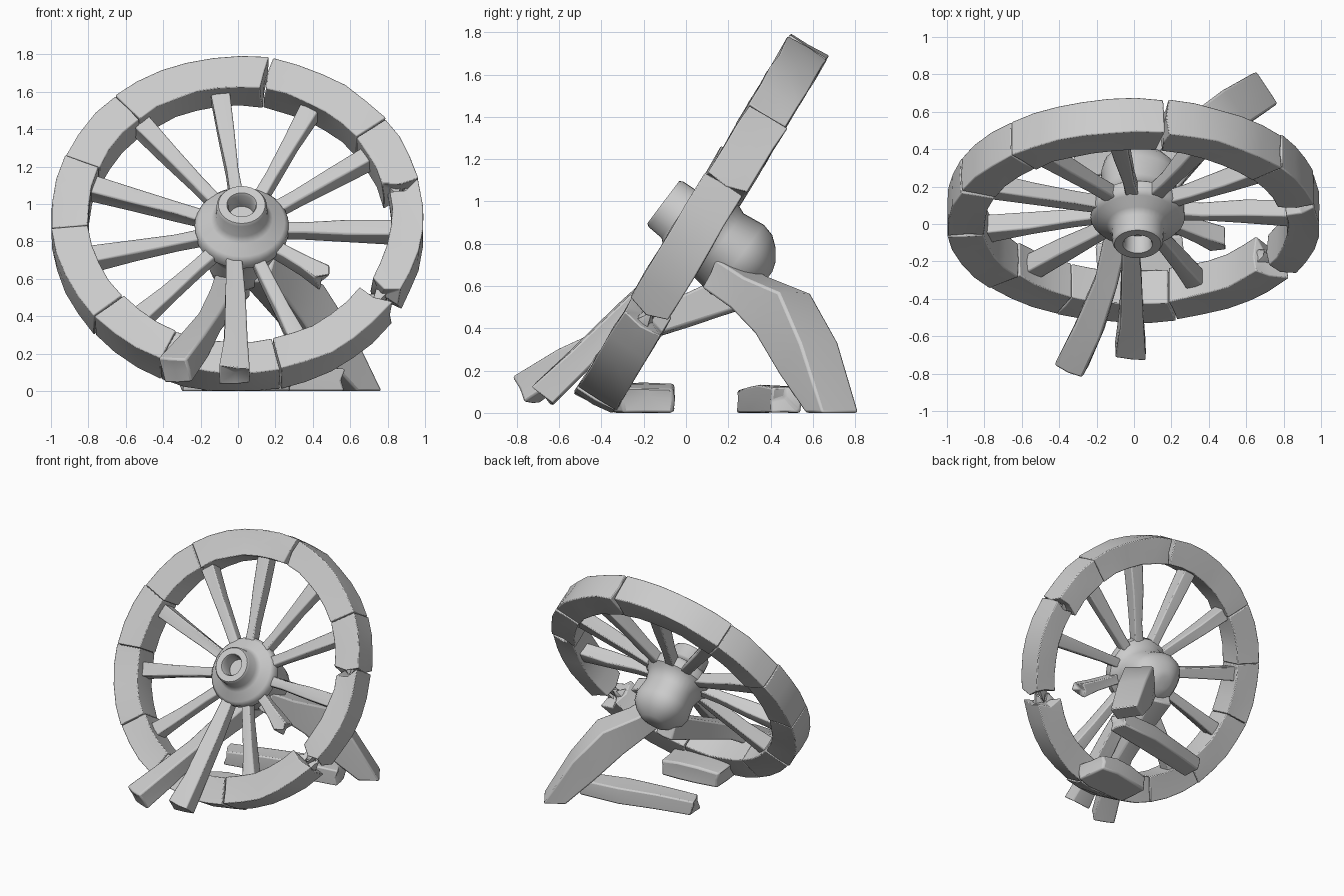
import bpy, bmesh, math, random
from mathutils import Vector

random.seed(4)
cube = bpy.data.objects.get("Cube")
if cube:
    bpy.data.objects.remove(cube, do_unlink=True)

mat = bpy.data.materials.new("weathered_grey")
mat.use_nodes = True
GREY = (0.6, 0.6, 0.6, 1)
mat.diffuse_color = GREY
mat.node_tree.nodes["Principled BSDF"].inputs["Base Color"].default_value = GREY


def axes(degrees):
    """Up and axle directions of a wheel leaning back by an angle."""
    a = math.radians(degrees)
    return Vector((0, math.sin(a), math.cos(a))), Vector((0, -math.cos(a), math.sin(a)))


# Wheel frame, and the hub sagging slightly inside it
RIGHT = Vector((1, 0, 0))
UP, AXLE = axes(31)
CENTRE = Vector((0, 0.075, 0.892))
HUB_UP, HUB_AXLE = axes(37)
HUB = Vector((0.02, 0.064, 0.867))


def radial(degrees):
    a = math.radians(degrees)
    return RIGHT * math.cos(a) + UP * math.sin(a)


def wheel_point(radius, degrees, depth=0.0):
    return CENTRE + radial(degrees) * radius + AXLE * depth


def finish(name, bm, bevel=0.0, angle=35):
    for v in bm.verts:
        v.co.z = max(v.co.z, 0.0)
    bmesh.ops.recalc_face_normals(bm, faces=bm.faces)
    mesh = bpy.data.meshes.new(name)
    bm.to_mesh(mesh)
    bm.free()
    mesh.materials.append(mat)
    ob = bpy.data.objects.new(name, mesh)
    bpy.context.collection.objects.link(ob)
    bpy.ops.object.select_all(action='DESELECT')
    ob.select_set(True)
    bpy.context.view_layer.objects.active = ob
    bpy.ops.object.shade_smooth_by_angle(angle=math.radians(angle))
    if bevel:
        mod = ob.modifiers.new("worn_edges", 'BEVEL')
        mod.width = bevel
        mod.segments = 2
        mod.limit_method = 'ANGLE'
        mod.angle_limit = math.radians(40)
    return ob


SECTION = [(-1, -1), (0, -1), (1, -1), (1, 0), (1, 1), (0, 1), (-1, 1), (-1, 0)]


def beam(name, path, sizes, ref, rough=0.006, jag=(0, 0), bevel=0.008, flat_end=False, tangents=None):
    """Rectangular timber along a path; sizes are (across, along ref)."""
    bm = bmesh.new()
    path = [Vector(p) for p in path]
    last = len(path) - 1
    rings = []
    for i, p in enumerate(path):
        if tangents:
            t = tangents[i]
        else:
            t = (path[min(i + 1, last)] - path[max(i - 1, 0)]).normalized()
        side = t.cross(ref).normalized()
        top = side.cross(t).normalized()
        w, h = sizes[i] if isinstance(sizes, list) else sizes
        teeth = jag[0] if i == 0 else jag[1] if i == last else 0
        ring = []
        for a, b in SECTION:
            co = p + side * (a * w / 2) + top * (b * h / 2)
            # End faces stay true so joints close up
            wobble = Vector([random.uniform(-rough, rough) for _ in range(3)])
            if tangents and i in (0, last):
                wobble -= t * wobble.dot(t)
            co += wobble + t * random.uniform(-teeth, teeth)
            if flat_end and i == last:
                co.z = 0
            ring.append(bm.verts.new(co))
        rings.append(ring)
    for r0, r1 in zip(rings, rings[1:]):
        for k in range(8):
            j = (k + 1) % 8
            bm.faces.new((r0[k], r0[j], r1[j], r1[k]))
    # End caps as fans, splintered where the timber is broken
    for ring, p, teeth in ((rings[0], path[0], jag[0]), (rings[-1], path[-1], jag[1])):
        c = p.copy()
        if teeth:
            c += (CENTRE - p).normalized() * 0.02
        mid = bm.verts.new(c)
        for k in range(8):
            bm.faces.new((ring[k], ring[(k + 1) % 8], mid))
    return finish(name, bm, bevel)


# Rim: start angle, end angle, jagged start, jagged end, radius shift, depth shift, width
FELLOES = [
    (37.4, 79.6, 0, .01, 0, 0, .195), (14, 37.2, .035, 0, 0, -.004, .195),
    (-30, 11, .03, .035, .014, .008, .165), (-76.5, -35, 0, .035, 0, 0, .195),
    (-114.4, -77, 0, 0, .005, .003, .195), (-140.4, -114.6, 0, 0, .002, 0, .195),
    (-174.8, -140.6, 0, 0, .007, .008, .195), (158.4, 185, 0, 0, .006, .006, .195),
    (131.6, 158.2, 0, 0, .002, 0, .195), (81, 131.4, .01, 0, 0, .002, .195),
]
for n, (a0, a1, j0, j1, dr, dd, width) in enumerate(FELLOES):
    steps = max(3, round((a1 - a0) / 8))
    angles = [a0 + (a1 - a0) * i / steps for i in range(steps + 1)]
    beam(f"rim_section_{n + 1}", [wheel_point(0.893 + dr, a, dd) for a in angles], (width, 0.208),
         AXLE, 0.005, (j0, j1), 0.006, tangents=[AXLE.cross(radial(a)) for a in angles])

# Splinters at the two rim breaks
for n, (a, da, r) in enumerate([(14, -3, .86), (11, 3, .93), (-30, -4, .88), (-35, 4, .94), (-35, 3, .84)]):
    beam(f"rim_splinter_{n + 1}", [wheel_point(r, a + da * k) for k in (-1, 0, 1)],
         [(.07, .09), (.06, .07), (.02, .03)], AXLE, 0.01, (0, .02), 0)

# Spokes run from the sagging hub to the rim; the one at SNAPPED is broken short
SNAPPED = -35
for n, ang in enumerate([97, 61.5, 31, -3, SNAPPED, -66, -132, -165, 163.5, 130]):
    broken = ang == SNAPPED
    ends = (0.15, 0.3, 0.42, 0.56) if broken else (0.15, 0.35, 0.58, 0.85)
    pts = [wheel_point(r, ang, -0.01) + (HUB - CENTRE) * (1 - r / 0.85) for r in ends]
    beam(f"spoke_{n + 1}", pts, [(.07, .08), (.07, .085), (.085, .1), (.105, .115)],
         AXLE, 0.006, (0, 0.04 if broken else 0))

beam("fallen_spoke", [(-.02, -.06, .7), (-.015, -.28, .48), (-.01, -.5, .25), (-.015, -.68, .085)],
     [(.09, .08), (.11, .1), (.13, .12), (.165, .13)], AXLE, 0.006, (0, .012))

# Hub: turned profile of (depth, radius) along the axle
PROFILE = [(.11, 0), (.11, .068), (.2, .072), (.215, .08), (.215, .125), (.2, .135), (.12, .14),
           (.09, .165), (.06, .23), (.035, .252), (-.02, .25), (-.05, .215), (-.12, .19),
           (-.23, .205), (-.29, .19), (-.34, .15), (-.38, .095), (-.395, .05), (-.39, 0)]
bm = bmesh.new()
SIDES = 32
prev = None
for depth, radius in PROFILE:
    if radius == 0:
        ring = [bm.verts.new(HUB + HUB_AXLE * depth)] * SIDES
    else:
        ring = []
        for s in range(SIDES):
            a = math.tau * s / SIDES
            lump = 1 + (0.06 * math.sin(3 * a + 1) if depth < -.1 else 0)
            ring.append(bm.verts.new(HUB + HUB_AXLE * depth
                                     + (RIGHT * math.cos(a) + HUB_UP * math.sin(a)) * radius * lump))
    if prev:
        for s in range(SIDES):
            q = (s + 1) % SIDES
            corners = dict.fromkeys((prev[s], prev[q], ring[q], ring[s]))
            bm.faces.new(list(corners))
    prev = ring
finish("hub", bm, 0, 45)

# Broken axle propping the wheel from behind, and a pole passing under the hub
Z = Vector((0, 0, 1))
beam("axle_prop", [(.1, .16, .66), (.2, .3, .57), (.33, .46, .47), (.48, .58, .26), (.65, .69, 0)],
     [(.18, .16), (.2, .17), (.22, .24), (.22, .22), (.21, .2)], Z, 0.006, flat_end=True, bevel=0.012)
beam("long_pole", [(-.02, .27, .59), (-.08, 0, .48), (-.15, -.3, .37), (-.24, -.55, .24), (-.335, -.76, .11)],
     [(.17, .18), (.13, .14), (.12, .11), (.15, .13), (.17, .15)], Z, 0.006, bevel=0.012)

# Loose timbers lying on the ground
beam("ground_plank", [(-.3, .31, .055), (-.03, .37, .06), (.24, .43, .065), (.55, .475, .06)],
     [(.14, .11), (.16, .12), (.17, .13), (.14, .12)], Z, 0.006, (.015, .015), 0.01)
beam("ground_block", [(-.19, -.23, .06), (-.03, -.215, .07), (.13, -.2, .07), (.27, -.18, .06)],
     [(.24, .12), (.29, .14), (.29, .14), (.25, .12)], Z, 0.008, (.015, .015), 0.015)
